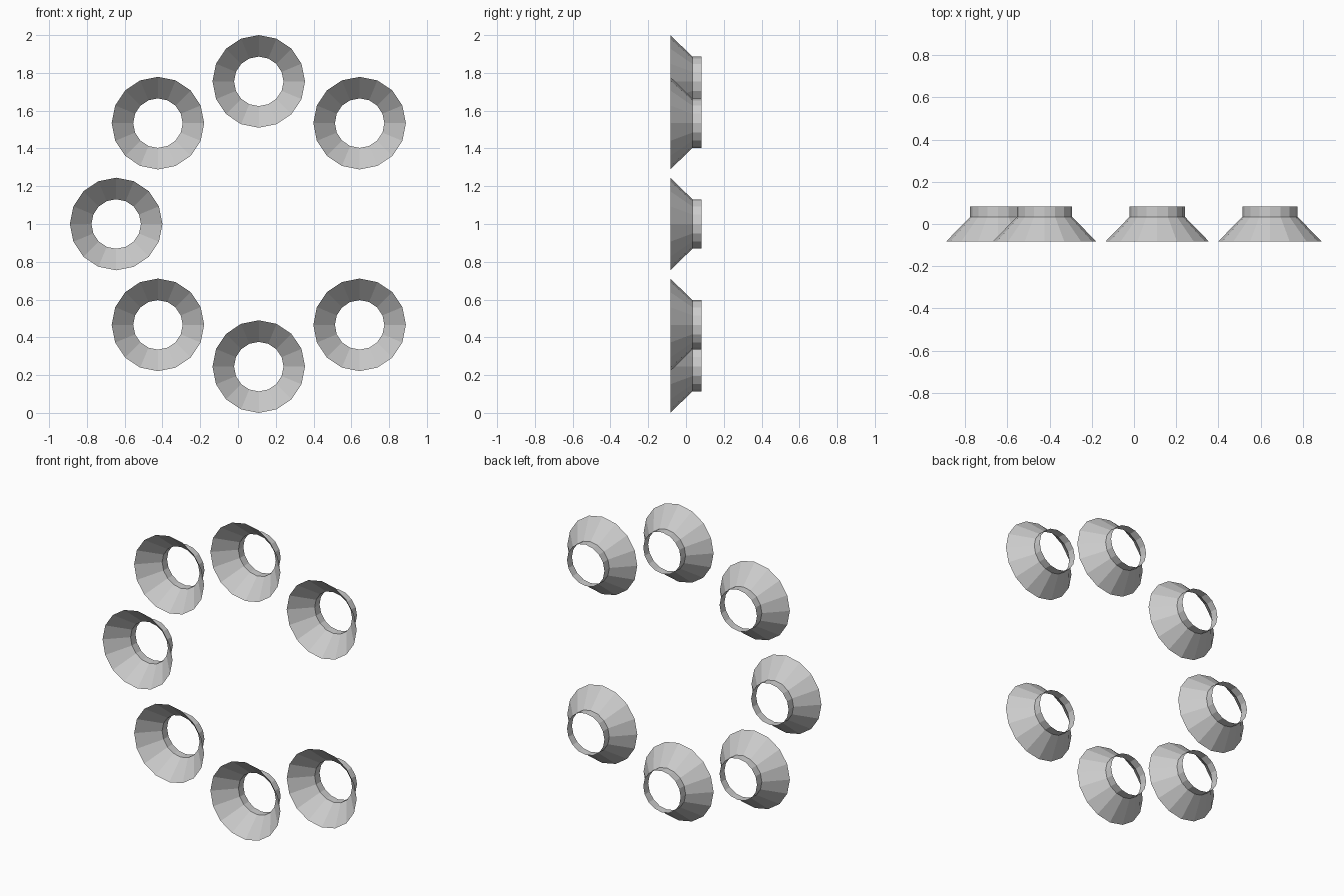
import bpy, bmesh
from math import sin, cos, pi, radians

if "Cube" in bpy.data.objects:
    bpy.data.objects.remove(bpy.data.objects["Cube"])

SIDES = 16
CENTRE_X, CENTRE_Z, RING_RADIUS = 0.11, 1.0, 0.755
# Funnel profile from wide front mouth to rear collar: (radius, y)
PROFILE = [(0.245, -0.083), (0.131, 0.034), (0.131, 0.083)]


def funnel(name, x, z):
    """Open flared funnel lathed around the y axis."""
    bm = bmesh.new()
    rings = [[bm.verts.new((r * sin(2 * pi * i / SIDES), y, r * cos(2 * pi * i / SIDES)))
              for i in range(SIDES)] for r, y in PROFILE]
    for a, b in zip(rings, rings[1:]):
        for i in range(SIDES):
            j = (i + 1) % SIDES
            bm.faces.new((a[i], b[i], b[j], a[j]))
    # outward-facing normals
    bm.normal_update()
    if sum(f.normal.dot(f.calc_center_median()) for f in bm.faces) < 0:
        bmesh.ops.reverse_faces(bm, faces=bm.faces[:])
    mesh = bpy.data.meshes.new(name)
    bm.to_mesh(mesh)
    bm.free()
    obj = bpy.data.objects.new(name, mesh)
    obj.location = (x, 0, z)
    bpy.context.collection.objects.link(obj)


# Seven funnels on a circle, leaving the right-hand place empty
for k in range(1, 8):
    a = radians(45 * k)
    funnel(f"funnel_{k}", CENTRE_X + RING_RADIUS * cos(a), CENTRE_Z + RING_RADIUS * sin(a))
